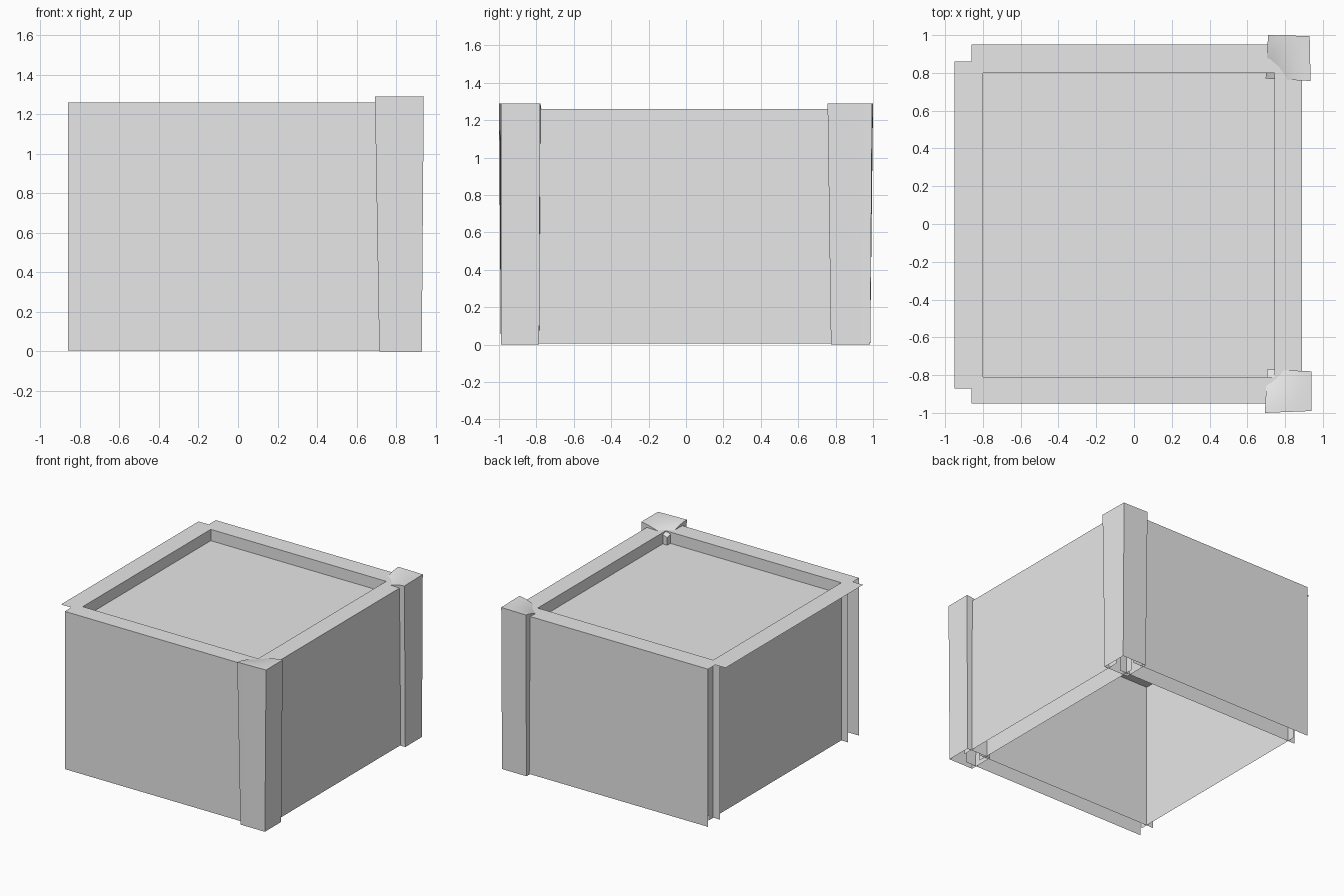
import bpy
import bmesh

cube = bpy.data.objects.get("Cube")
if cube:
    bpy.data.objects.remove(cube, do_unlink=True)

grey = bpy.data.materials.new("plain_grey")
grey.use_nodes = True
grey.diffuse_color = (0.8, 0.8, 0.8, 1)
grey.node_tree.nodes["Principled BSDF"].inputs["Base Color"].default_value = (0.8, 0.8, 0.8, 1)

BASE, TOP, ROOF, POST_TOP = 0.005, 1.26, 1.17, 1.29
# grid lines: outer wall, notch, inner wall on each side
XS = [-0.95, -0.86, -0.80, 0.745, 0.80, 0.89]
YS = [-0.95, -0.87, -0.81, 0.80, 0.86, 0.95]


def finish(name, bm):
    mesh = bpy.data.meshes.new(name)
    bm.to_mesh(mesh)
    bm.free()
    mesh.materials.append(grey)
    obj = bpy.data.objects.new(name, mesh)
    bpy.context.collection.objects.link(obj)
    return obj


def sheet(name, corners):
    bm = bmesh.new()
    bm.faces.new([bm.verts.new(c) for c in corners])
    return finish(name, bm)


def wall(name, a, b):
    """Upright sheet from plan point a to b; it faces the right hand side of a to b."""
    return sheet(name, [(*a, BASE), (*b, BASE), (*b, TOP), (*a, TOP)])


# outer walls; the left side is open
wall("front_wall", (XS[1], YS[0]), (XS[4], YS[0]))
wall("back_wall", (XS[4], YS[5]), (XS[1], YS[5]))
wall("right_side_wall", (XS[5], YS[1]), (XS[5], YS[4]))

# inner walls that cross at the corners and rise into the parapet
wall("inner_front_wall", (XS[4], YS[2]), (XS[1], YS[2]))
wall("inner_back_wall", (XS[1], YS[3]), (XS[4], YS[3]))
wall("inner_low_x_wall", (XS[2], YS[1]), (XS[2], YS[4]))
wall("inner_high_x_wall", (XS[3], YS[4]), (XS[3], YS[1]))

# sunken roof
sheet("roof", [(XS[2], YS[2], ROOF), (XS[3], YS[2], ROOF),
               (XS[3], YS[3], ROOF), (XS[2], YS[3], ROOF)])

# flat parapet ring with notched corners
bm = bmesh.new()
grid = [[bm.verts.new((x, y, TOP)) for y in YS] for x in XS]
for i in range(5):
    for j in range(5):
        corner = i in (0, 4) and j in (0, 4)
        if corner or (i == 2 and j == 2):
            continue
        bm.faces.new([grid[i][j], grid[i + 1][j], grid[i + 1][j + 1], grid[i][j + 1]])
bmesh.ops.delete(bm, geom=[v for v in bm.verts if not v.link_faces], context='VERTS')
finish("parapet_ring", bm)


def post(name, top, foot, drop):
    """Leaning open-bottomed post; corners run inner, side, outer, end."""
    n = 6
    bm = bmesh.new()

    def blend(c, u, v):
        return [(1 - u) * (1 - v) * c[0][k] + u * (1 - v) * c[1][k]
                + u * v * c[2][k] + (1 - u) * v * c[3][k] for k in (0, 1)]

    # cap sagging towards the inner corner
    cap = {}
    for i in range(n + 1):
        for j in range(n + 1):
            u, v = i / n, j / n
            sag = drop * ((1 - u) * (1 - v)) ** 1.5
            cap[i, j] = bm.verts.new((*blend(top, u, v), POST_TOP - sag))
    for i in range(n):
        for j in range(n):
            bm.faces.new([cap[i, j], cap[i + 1, j], cap[i + 1, j + 1], cap[i, j + 1]])

    # sides hang from the rim
    rim = ([(i, 0) for i in range(n)] + [(n, j) for j in range(n)]
           + [(n - i, n) for i in range(n)] + [(0, n - j) for j in range(n)])
    low = [bm.verts.new((*blend(foot, i / n, j / n), 0)) for i, j in rim]
    for k in range(len(rim)):
        m = (k + 1) % len(rim)
        bm.faces.new([low[k], low[m], cap[rim[m]], cap[rim[k]]])
    bmesh.ops.recalc_face_normals(bm, faces=bm.faces)
    if sum(f.normal.z for f in bm.faces) < 0:
        bmesh.ops.reverse_faces(bm, faces=bm.faces)
    obj = finish(name, bm)
    bpy.ops.object.select_all(action='DESELECT')
    obj.select_set(True)
    bpy.context.view_layer.objects.active = obj
    bpy.ops.object.shade_smooth_by_angle()


post("front_corner_post",
     [(0.705, -0.77), (0.94, -0.78), (0.94, -0.99), (0.693, -1.0)],
     [(0.715, -0.785), (0.93, -0.785), (0.93, -0.99), (0.715, -0.99)], 0.06)
post("back_corner_post",
     [(0.697, 0.77), (0.935, 0.757), (0.93, 0.995), (0.71, 1.0)],
     [(0.715, 0.775), (0.93, 0.775), (0.93, 0.985), (0.715, 0.985)], 0.08)
